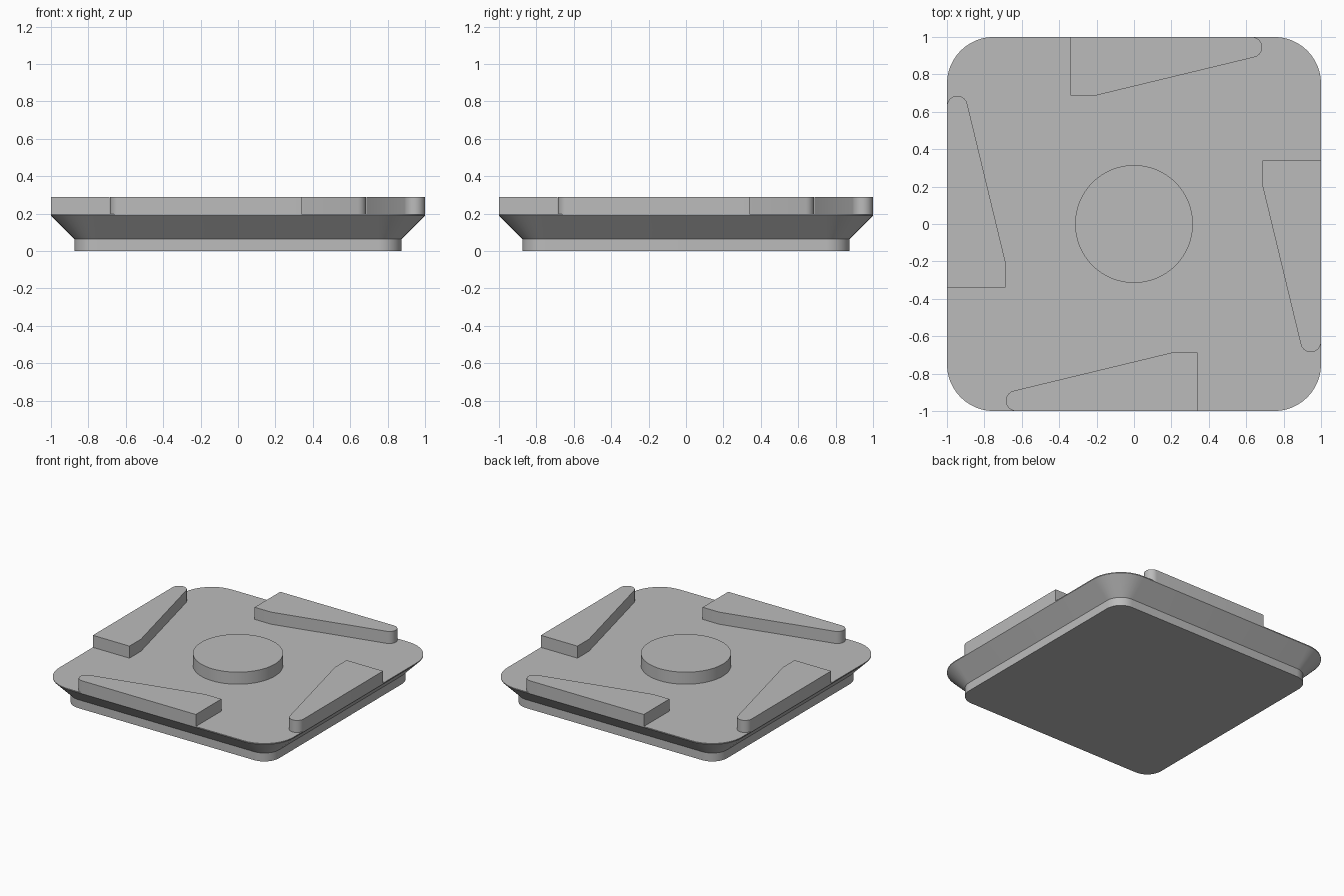
import bpy
import bmesh
import math

if "Cube" in bpy.data.objects:
    bpy.data.objects.remove(bpy.data.objects["Cube"])

grey = bpy.data.materials.new("plain grey")
grey.diffuse_color = (0.5, 0.5, 0.5, 1)
grey.use_nodes = True
grey.node_tree.nodes["Principled BSDF"].inputs["Base Color"].default_value = grey.diffuse_color


def rounded_square(half, radius, steps=12):
    """Outline of a square with rounded corners, counter-clockwise."""
    c = half - radius
    pts = []
    for k, (sx, sy) in enumerate([(1, 1), (-1, 1), (-1, -1), (1, -1)]):
        for i in range(steps + 1):
            a = math.pi / 2 * (k + i / steps)
            pts.append((sx * c + radius * math.cos(a), sy * c + radius * math.sin(a)))
    return pts


def loft(name, sections):
    """Solid through (outline, height) sections, capped at both ends."""
    bm = bmesh.new()
    rings = [[bm.verts.new((x, y, z)) for x, y in outline] for outline, z in sections]
    n = len(rings[0])
    for low, high in zip(rings, rings[1:]):
        for i in range(n):
            j = (i + 1) % n
            bm.faces.new((low[i], low[j], high[j], high[i]))
    bm.faces.new(rings[0][::-1])
    bm.faces.new(rings[-1])
    bmesh.ops.recalc_face_normals(bm, faces=bm.faces)
    mesh = bpy.data.meshes.new(name)
    bm.to_mesh(mesh)
    bm.free()
    mesh.materials.append(grey)
    obj = bpy.data.objects.new(name, mesh)
    bpy.context.collection.objects.link(obj)
    bpy.ops.object.select_all(action='DESELECT')
    obj.select_set(True)
    bpy.context.view_layer.objects.active = obj
    bpy.ops.object.shade_smooth_by_angle(angle=math.radians(25))
    return obj


FLOOR, TOP = 0.197, 0.29

# Stepped plate: straight foot, flared side, thin upright rim
foot, rim = rounded_square(0.875, 0.125), rounded_square(1.0, 0.25)
loft("plate", [(foot, 0), (foot, 0.065), (rim, 0.19), (rim, FLOOR)])

# Round central boss
circle = [(0.315 * math.cos(math.tau * i / 64), 0.315 * math.sin(math.tau * i / 64))
          for i in range(64)]
loft("centre_boss", [(circle, FLOOR), (circle, TOP)])

# Tapered wedge with a rounded tip, repeated on each edge
wedge = [(0.34, -1.0), (0.34, -0.688), (0.2, -0.688)]
for i in range(13):
    a = math.radians(103.7 + (270 - 103.7) * i / 12)
    wedge.append((-0.63 + 0.055 * math.cos(a), -0.945 + 0.055 * math.sin(a)))
for k, side in enumerate(("front", "right", "back", "left")):
    a = k * math.pi / 2
    turned = [(x * math.cos(a) - y * math.sin(a), x * math.sin(a) + y * math.cos(a))
              for x, y in wedge]
    loft(side + "_wedge", [(turned, FLOOR), (turned, TOP)])
